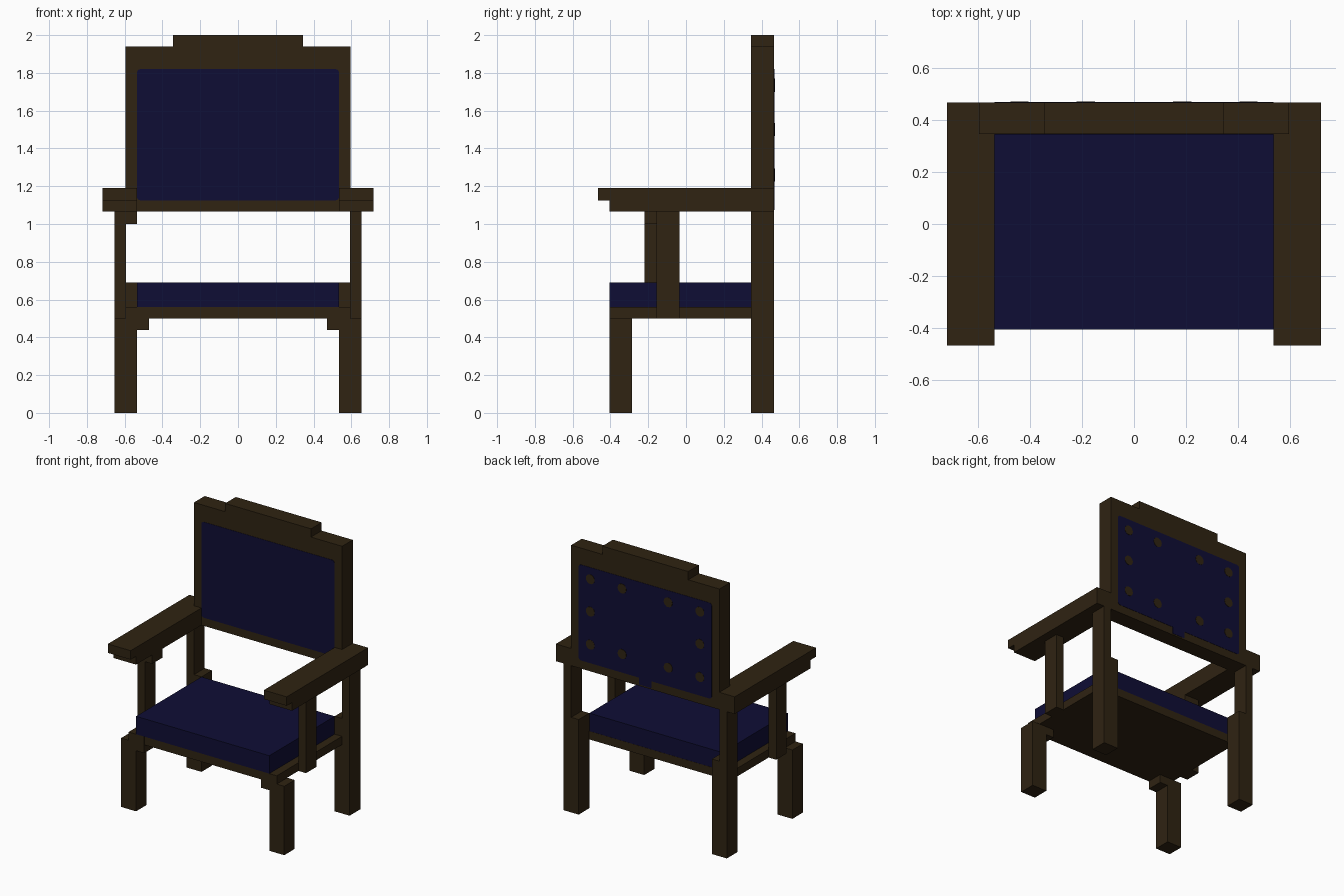
import bpy, bmesh, math
from mathutils import Matrix

if "Cube" in bpy.data.objects:
    bpy.data.objects.remove(bpy.data.objects["Cube"])


def material(name, rgb):
    m = bpy.data.materials.new(name)
    m.diffuse_color = (*rgb, 1)
    m.use_nodes = True
    m.node_tree.nodes["Principled BSDF"].inputs["Base Color"].default_value = m.diffuse_color
    return m


WOOD = material("dark_wood", (0.029, 0.017, 0.006))
FABRIC = material("navy_fabric", (0.0048, 0.0043, 0.036))


def finish(name, bm, mat):
    bmesh.ops.recalc_face_normals(bm, faces=bm.faces)
    me = bpy.data.meshes.new(name)
    bm.to_mesh(me)
    bm.free()
    me.materials.append(mat)
    ob = bpy.data.objects.new(name, me)
    bpy.context.collection.objects.link(ob)
    return ob


def box(name, x, y, z, mat=WOOD):
    """Box from (min, max) ranges on each axis."""
    bm = bmesh.new()
    bmesh.ops.create_cube(bm, size=1)
    for v in bm.verts:
        v.co = [r[0] if c < 0 else r[1] for c, r in zip(v.co, (x, y, z))]
    return finish(name, bm, mat)


def pair(name, x, y, z):
    """Box on the right plus its mirror image on the left."""
    box(name + "_right", x, y, z)
    box(name + "_left", (-x[1], -x[0]), y, z)


BACK = (0.345, 0.467)
FRONT = (-0.405, -0.285)

# Legs: the rear ones narrow above the cushion
pair("front_leg", (0.535, 0.655), FRONT, (0, 0.5))
pair("front_bracket", (0.47, 0.595), FRONT, (0.44, 0.56))
pair("rear_leg", (0.535, 0.655), BACK, (0, 0.69))
pair("rear_post", (0.595, 0.655), BACK, (0.69, 1.065))

# Seat
box("seat_board", (-0.594, 0.594), (-0.404, 0.346), (0.5, 0.56))
box("seat_cushion", (-0.535, 0.535), (-0.405, 0.345), (0.56, 0.69), FABRIC)

# Arms: long top board over a shorter lower board
pair("arm_top", (0.535, 0.718), (-0.467, 0.345), (1.125, 1.19))
pair("arm_lower", (0.535, 0.718), (-0.405, 0.345), (1.065, 1.125))
pair("arm_rear", (0.595, 0.718), BACK, (1.065, 1.19))

# Arm posts: the left one sits slightly further forward
for side, xs, y0 in (("right", (0.593, 0.655), -0.155),
                     ("left", (-0.655, -0.593), -0.22)):
    ys = (y0, y0 + 0.12)
    box("arm_post_" + side, xs, ys, (0.63, 1.065))
    box("arm_post_base_" + side, xs, ys, (0.5, 0.63))
box("arm_post_bracket", (-0.595, -0.535), (-0.22, -0.10), (1.0, 1.065))

# Backrest frame and crest
box("back_frame", (-0.595, 0.595), BACK, (1.065, 1.94))
box("back_crest", (-0.345, 0.345), BACK, (1.94, 2.0))

# Upholstered panel with softened corners, flush on both sides
panel = box("back_panel", (-0.535, 0.535), (0.343, 0.469), (1.125, 1.82), FABRIC)
bm = bmesh.new()
bm.from_mesh(panel.data)
corners = [e for e in bm.edges
           if abs(e.verts[0].co.y - e.verts[1].co.y) > 0.1]
bmesh.ops.bevel(bm, geom=corners, offset=0.02, segments=3, profile=0.5,
                affect='EDGES')
bm.to_mesh(panel.data)
bm.free()

# Small fabric tab below the panel at the rear
box("rear_tab", (-0.05, 0.05), (0.46, 0.469), (1.075, 1.125), FABRIC)

# Round studs on the rear of the panel
bm = bmesh.new()
for z in (1.735, 1.5, 1.26):
    for x in (-0.44, -0.185, 0.185, 0.44):
        if z == 1.5 and abs(x) < 0.3:
            continue
        bmesh.ops.create_cone(
            bm, cap_ends=True, segments=16, radius1=0.035, radius2=0.035,
            depth=0.004,
            matrix=Matrix.Translation((x, 0.469, z)) @ Matrix.Rotation(math.pi / 2, 4, 'X'))
finish("rear_studs", bm, WOOD)
